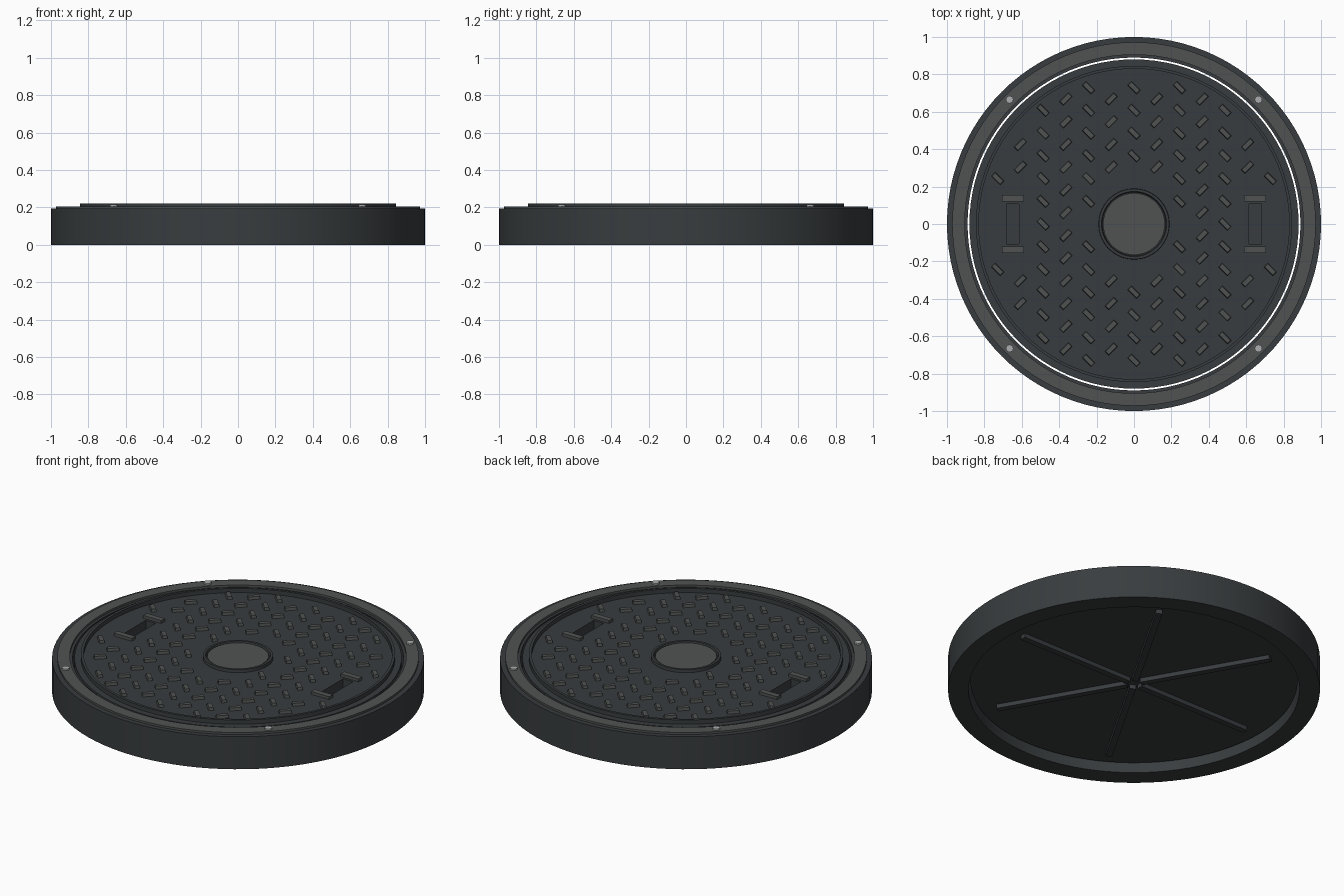
import bpy, bmesh, math
from mathutils import Matrix, Vector

if "Cube" in bpy.data.objects:
    bpy.data.objects.remove(bpy.data.objects["Cube"])

SEG = 96


def material(name, rgb):
    m = bpy.data.materials.new(name)
    m.diffuse_color = (*rgb, 1)
    m.use_nodes = True
    m.node_tree.nodes["Principled BSDF"].inputs["Base Color"].default_value = m.diffuse_color
    return m


DARK = material("cast_iron", (0.04, 0.046, 0.049))
WORN = material("worn_iron", (0.078, 0.086, 0.083))
STEEL = material("bolt_steel", (0.4, 0.42, 0.42))


def finish(name, bm, mat, smooth=False):
    bmesh.ops.recalc_face_normals(bm, faces=bm.faces)
    me = bpy.data.meshes.new(name)
    bm.to_mesh(me)
    bm.free()
    me.materials.append(mat)
    ob = bpy.data.objects.new(name, me)
    bpy.context.collection.objects.link(ob)
    if smooth:
        bpy.ops.object.select_all(action='DESELECT')
        ob.select_set(True)
        bpy.context.view_layer.objects.active = ob
        bpy.ops.object.shade_smooth_by_angle(angle=math.radians(30))
    return ob


def ring(name, profile, mat):
    """Revolve a closed (radius, z) profile around z."""
    bm = bmesh.new()
    loops = []
    for i in range(SEG):
        a = 2 * math.pi * i / SEG
        loops.append([bm.verts.new((r * math.cos(a), r * math.sin(a), z)) for r, z in profile])
    n = len(profile)
    for i in range(SEG):
        p, q = loops[i], loops[(i + 1) % SEG]
        for j in range(n):
            k = (j + 1) % n
            bm.faces.new((p[j], q[j], q[k], p[k]))
    return finish(name, bm, mat, True)


def add_disc(bm, r, z0, z1, x=0, y=0, seg=SEG, r_top=None):
    bmesh.ops.create_cone(bm, cap_ends=True, segments=seg, radius1=r,
                          radius2=r if r_top is None else r_top, depth=z1 - z0,
                          matrix=Matrix.Translation((x, y, (z0 + z1) / 2)))


def add_box(bm, x, y, z0, z1, sx, sy, angle=0, taper=0):
    """Box on z0..z1, its top inset by taper."""
    m = (Matrix.Translation((x, y, (z0 + z1) / 2)) @ Matrix.Rotation(angle, 4, 'Z'))
    verts = bmesh.ops.create_cube(bm, size=1)["verts"]
    for v in verts:
        t = 2 * taper if v.co.z > 0 else 0
        v.co = m @ Vector((v.co.x * (sx - t), v.co.y * (sy - t), v.co.z * (z1 - z0)))


# Frame body and its raised seat band
ring("frame", [(0.89, 0), (1, 0), (1, 0.193), (0.89, 0.193)], DARK)
ring("frame_band", [(0.905, 0.18), (0.972, 0.18), (0.972, 0.205), (0.905, 0.205)], WORN)

# Cover plate with two lifting pockets cut in
bm = bmesh.new()
add_disc(bm, 0.88, 0.055, 0.195)
cover = finish("cover_plate", bm, DARK, True)
bm = bmesh.new()
for s in (-1, 1):
    add_box(bm, s * 0.648, 0, 0.14, 0.25, 0.065, 0.214)
cutter = finish("pocket_cutter", bm, DARK)
cutter.hide_render = True
cutter.hide_viewport = True
cut = cover.modifiers.new("pockets", 'BOOLEAN')
cut.operation = 'DIFFERENCE'
cut.solver = 'EXACT'
cut.object = cutter

# Raised rim of the cover
ring("cover_rim", [(0.83, 0.19), (0.845, 0.19), (0.845, 0.22), (0.83, 0.22)], DARK)

# Centre boss and its ring
bm = bmesh.new()
add_disc(bm, 0.165, 0.19, 0.207)
finish("centre_boss", bm, WORN, True)
ring("centre_ring", [(0.168, 0.19), (0.19, 0.19), (0.188, 0.213), (0.174, 0.213)], DARK)

# Diagonal tread bars on a staggered grid
bm = bmesh.new()
P = 0.1215
for i in range(-6, 7):
    odd = i % 2
    for j in range(-7, 8):
        x, y = i * P, (j + odd / 2) * P
        r = math.hypot(x, y)
        by_pocket = abs(x) > 0.55 and abs(y) < 0.21
        if 0.25 < r < 0.788 and not by_pocket:
            add_box(bm, x, y, 0.19, 0.211, 0.07, 0.032,
                    math.radians(45 if odd else -45), 0.004)
finish("tread_bars", bm, WORN)

# Bars across the ends of the lifting pockets
bm = bmesh.new()
for sx in (-1, 1):
    for sy in (-1, 1):
        add_box(bm, sx * 0.648, sy * 0.138, 0.19, 0.212, 0.118, 0.034)
finish("pocket_bars", bm, WORN)

# Bolts in the frame
bm = bmesh.new()
for sx in (-1, 1):
    for sy in (-1, 1):
        add_disc(bm, 0.02, 0.19, 0.214, sx * 0.665, sy * 0.665, 16)
finish("frame_bolts", bm, STEEL, True)

# Stiffening ribs under the cover
bm = bmesh.new()
for k in range(6):
    a = k * math.pi / 3
    add_box(bm, 0.41 * math.cos(a), 0.41 * math.sin(a), 0.03, 0.06, 0.74, 0.035, a)
finish("underside_ribs", bm, DARK)
